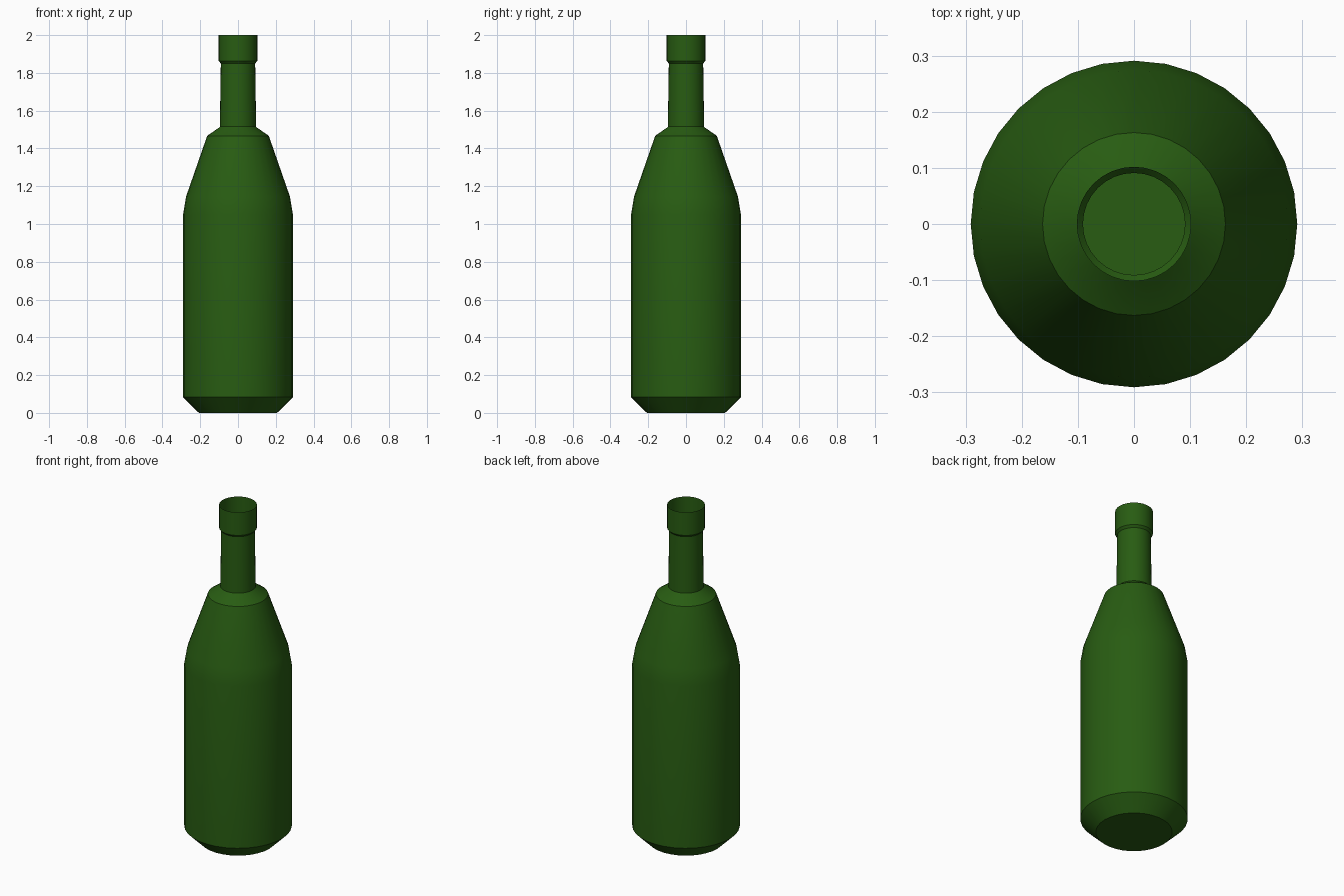
import bpy, bmesh, math

if "Cube" in bpy.data.objects:
    bpy.data.objects.remove(bpy.data.objects["Cube"])

SIDES = 32

# Bottle outline as (radius, height), open at the mouth
PROFILE = [
    (0.207, 0.0), (0.291, 0.083),                 # chamfered base
    (0.291, 1.05), (0.275, 1.145),                # body, start of shoulder
    (0.163, 1.467), (0.101, 1.51),                # shoulder cone and cap
    (0.096, 1.515), (0.091, 1.85),                # neck
    (0.102, 1.863), (0.102, 2.0),                 # lip collar
]

glass = bpy.data.materials.new("dark green glass")
glass.diffuse_color = (0.021, 0.107, 0.006, 1)
glass.use_nodes = True
glass.node_tree.nodes["Principled BSDF"].inputs["Base Color"].default_value = glass.diffuse_color

bm = bmesh.new()
rings = [[bm.verts.new((r * math.cos(2 * math.pi * i / SIDES),
                        r * math.sin(2 * math.pi * i / SIDES), z))
          for i in range(SIDES)] for r, z in PROFILE]

# Flat underside, then walls between neighbouring rings
bm.faces.new(rings[0][::-1])
for low, high in zip(rings, rings[1:]):
    for i in range(SIDES):
        j = (i + 1) % SIDES
        bm.faces.new((low[i], low[j], high[j], high[i]))

mesh = bpy.data.meshes.new("bottle")
bm.to_mesh(mesh)
bm.free()
mesh.materials.append(glass)
bottle = bpy.data.objects.new("bottle", mesh)
bpy.context.collection.objects.link(bottle)

# Soft sides, crisp rims
bpy.context.view_layer.objects.active = bottle
bottle.select_set(True)
bpy.ops.object.shade_smooth_by_angle(angle=math.radians(30))
